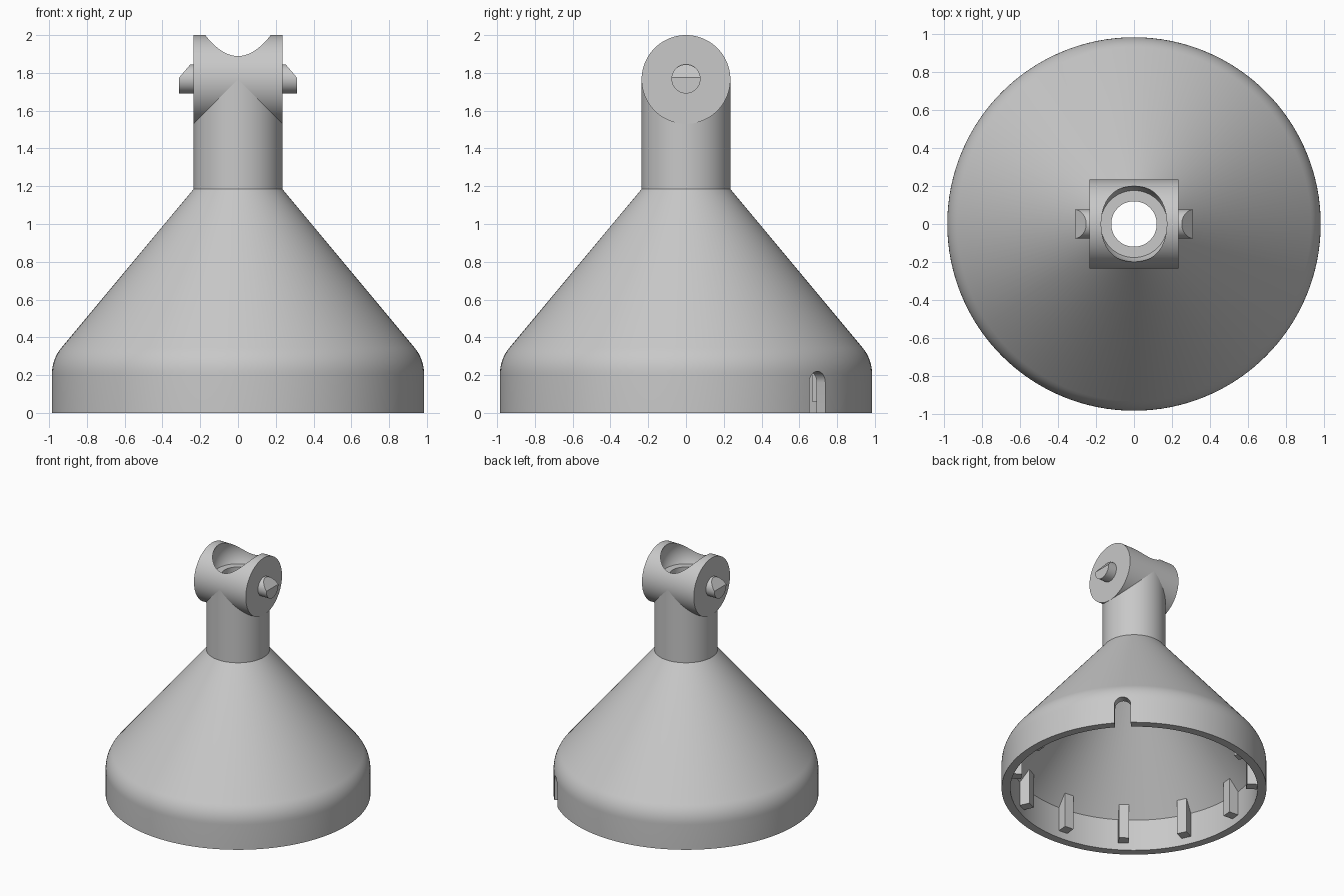
import bpy, bmesh, math
from mathutils import Matrix, Vector

default = bpy.data.objects.get("Cube")
if default:
    bpy.data.objects.remove(default)

# Single plain grey material
grey = bpy.data.materials.new("plain grey")
grey.use_nodes = True
COLOUR = (0.58, 0.58, 0.58, 1)
grey.diffuse_color = COLOUR
grey.node_tree.nodes["Principled BSDF"].inputs["Base Color"].default_value = COLOUR

HEAD_Z, NECK_R, BORE_R, RIM_R, WALL_R = 1.765, 0.235, 0.12, 0.985, 0.92


def make(name, bm):
    bmesh.ops.recalc_face_normals(bm, faces=bm.faces)
    mesh = bpy.data.meshes.new(name)
    bm.to_mesh(mesh)
    bm.free()
    obj = bpy.data.objects.new(name, mesh)
    mesh.materials.append(grey)
    bpy.context.collection.objects.link(obj)
    return obj


def activate(obj):
    bpy.ops.object.select_all(action="DESELECT")
    obj.select_set(True)
    bpy.context.view_layer.objects.active = obj


def smooth(obj):
    activate(obj)
    bpy.ops.object.shade_smooth_by_angle(angle=math.radians(30))


def lathe(name, profile, steps=128):
    """Spin a closed (radius, height) outline around z."""
    bm = bmesh.new()
    verts = [bm.verts.new((r, 0, z)) for r, z in profile]
    edges = [bm.edges.new((v, verts[i - 1])) for i, v in enumerate(verts)]
    bmesh.ops.spin(bm, geom=verts + edges, cent=(0, 0, 0), axis=(0, 0, 1),
                   angle=math.tau, steps=steps, use_merge=True)
    bmesh.ops.remove_doubles(bm, verts=bm.verts, dist=1e-5)
    return make(name, bm)


def x_cylinder(radius, x0, x1, z, segments):
    bm = bmesh.new()
    place = Matrix.Translation(((x0 + x1) / 2, 0, z)) @ Matrix.Rotation(math.pi / 2, 4, "Y")
    bmesh.ops.create_cone(bm, cap_ends=True, segments=segments, radius1=radius,
                          radius2=radius, depth=x1 - x0, matrix=place)
    return bm


def cut(obj, cutter):
    cutter.hide_render = True
    mod = obj.modifiers.new("cut", "BOOLEAN")
    mod.operation, mod.solver, mod.object = "DIFFERENCE", "EXACT", cutter
    activate(obj)
    bpy.ops.object.modifier_apply(modifier=mod.name)
    bpy.data.objects.remove(cutter)


# Hollow bell body with rounded shoulder, neck and bore
start, corner, end = Vector((RIM_R, 0.205)), Vector((RIM_R, 0.285)), Vector((0.934, 0.346))
shoulder = [start.lerp(corner, t / 8).lerp(corner.lerp(end, t / 8), t / 8) for t in range(9)]
body = lathe("bell_body", [(RIM_R, 0), *shoulder, (NECK_R, 1.185), (NECK_R, HEAD_Z - 0.003),
                           (BORE_R, HEAD_Z - 0.003), (BORE_R, 1.218), (WALL_R, 0.258), (WALL_R, 0)])

# Round-topped slot through the rim
slot_r, slot_z, turn = 0.06, 0.16, Matrix.Rotation(math.radians(45), 4, "Z")
bm = bmesh.new()
outline = [(-slot_r, -0.1)] + [(-slot_r * math.cos(a), slot_z + slot_r * math.sin(a))
                               for a in (math.pi * i / 16 for i in range(17))] + [(slot_r, -0.1)]
face = bm.faces.new([bm.verts.new((0.8, y, z)) for y, z in outline])
pushed = bmesh.ops.extrude_face_region(bm, geom=[face])["geom"]
bmesh.ops.translate(bm, vec=(0.3, 0, 0), verts=[v for v in pushed if isinstance(v, bmesh.types.BMVert)])
bm.transform(turn)
cut(body, make("slot_cutter", bm))
smooth(body)

# Cross-wise head with a ball socket and bore
head = make("head", x_cylinder(NECK_R, -NECK_R, NECK_R, HEAD_Z, 128))
ball_r, ball_z = 0.2, 1.9
low, high = math.radians(-28), math.radians(85)
ball = [(ball_r * math.cos(a), ball_z + ball_r * math.sin(a))
        for a in (low + (high - low) * i / 24 for i in range(25))]
floor_z = ball[0][1]
cut(head, lathe("socket_cutter", [(0, 1.4), (BORE_R, 1.4), (BORE_R, floor_z), *ball,
                                  (0, ball_z + ball_r)], 96))
smooth(head)

# Side pins with a sloped upper end
for side, name in ((1, "left_pin"), (-1, "right_pin")):
    bm = x_cylinder(0.077, 0.2, 0.312, HEAD_Z + 0.003, 48)
    geom = bm.verts[:] + bm.edges[:] + bm.faces[:]
    sliced = bmesh.ops.bisect_plane(bm, geom=geom, plane_co=(0.252, 0, 1.845),
                                    plane_no=(0.76, 0, 0.65), clear_outer=True)
    rim = [e for e in sliced["geom_cut"] if isinstance(e, bmesh.types.BMEdge)]
    bmesh.ops.holes_fill(bm, edges=rim)
    if side < 0:
        bm.transform(Matrix.Scale(-1, 4, (1, 0, 0)))
    smooth(make(name, bm))

# Ring of ribs inside the rim
for i in range(12):
    bm = bmesh.new()
    spin = Matrix.Rotation(math.radians(25 + 30 * i), 4, "Z")
    size = Matrix.Diagonal((0.085, 0.075, 0.285, 1))
    bmesh.ops.create_cube(bm, size=1, matrix=spin @ Matrix.Translation((0.8825, 0, 0.2025)) @ size)
    make(f"inner_rib_{i + 1}", bm)
